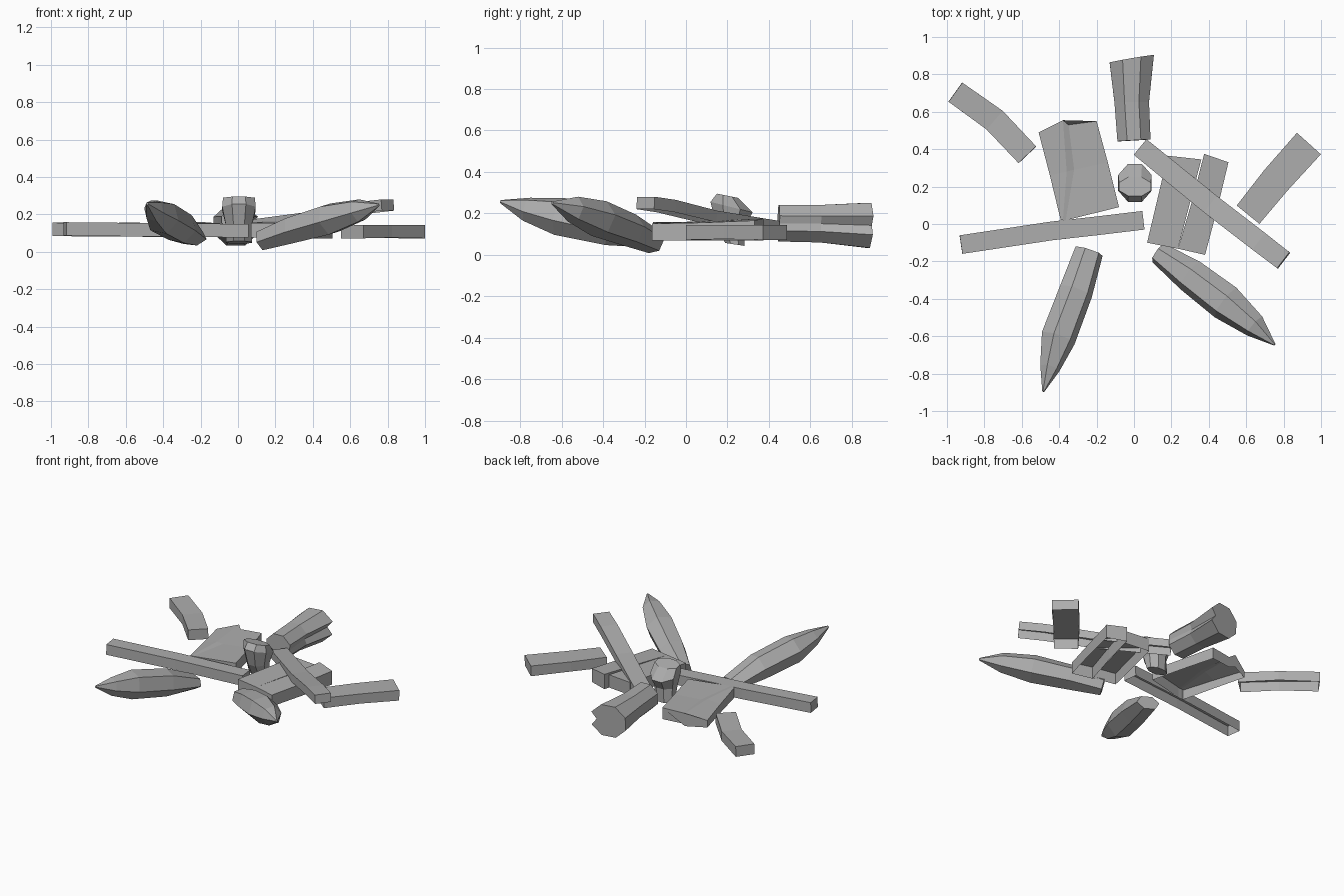
import bpy, bmesh, math
from mathutils import Vector

old = bpy.data.objects.get("Cube")
if old:
    bpy.data.objects.remove(old)

wood = bpy.data.materials.new("weathered grey")
wood.use_nodes = True
GREY = (0.42, 0.42, 0.42, 1)
wood.diffuse_color = GREY
wood.node_tree.nodes["Principled BSDF"].inputs["Base Color"].default_value = GREY

UP = Vector((0, 0, 1))
RECT = [(1, 1), (-1, 1), (-1, -1), (1, -1)]


def ngon(n, turn=0.0):
    return [(math.cos(turn + i * math.tau / n), math.sin(turn + i * math.tau / n)) for i in range(n)]


def skin(name, rings, skip=()):
    """Join matching rings of points, close both ends, leave skipped sides open."""
    bm = bmesh.new()
    rows = [[bm.verts.new(p) for p in ring] for ring in rings]
    n = len(rows[0])
    for a, b in zip(rows, rows[1:]):
        for i in range(n):
            if i not in skip:
                j = (i + 1) % n
                bm.faces.new((a[i], b[i], b[j], a[j]))
    bm.faces.new(rows[0])
    bm.faces.new(reversed(rows[-1]))
    if not skip:
        bmesh.ops.recalc_face_normals(bm, faces=bm.faces)
    mesh = bpy.data.meshes.new(name)
    bm.to_mesh(mesh)
    bm.free()
    mesh.materials.append(wood)
    obj = bpy.data.objects.new(name, mesh)
    bpy.context.collection.objects.link(obj)
    return obj


def loft(name, profile, path, skip=()):
    """Sweep a profile along (x, y, z, half width, half height) stations."""
    pts = [Vector(p[:3]) for p in path]
    rings = []
    for i, (c, p) in enumerate(zip(pts, path)):
        along = pts[min(i + 1, len(pts) - 1)] - pts[max(i - 1, 0)]
        side = along.cross(UP).normalized()
        up = side.cross(along).normalized()
        shape = profile(i) if callable(profile) else profile
        rings.append([c + side * u * p[3] + up * v * p[4] for u, v in shape])
    return skin(name, rings, skip)


def plank(name, path):
    """Bent plank with an open underside."""
    return loft(name, RECT, path, skip=(2,))


def slab(name, rows, base):
    """Broad board from rows of top points, open below at the base height."""
    n = len(rows[0])
    rings = []
    for row in rows:
        rings.append(list(reversed(row)) + [(x, y, base) for x, y, z in row])
    return skin(name, rings, skip=range(n, 2 * n - 1))


# Loose bent planks
plank("long_plank", [(-.925, -.11, .122, .05, .036), (-.44, -.037, .117, .05, .036),
                     (-.2, -.01, .115, .05, .036), (.05, .02, .112, .05, .036)])
plank("back_right_plank", [(-.955, .705, .12, .063, .036), (-.745, .555, .115, .066, .033),
                           (-.57, .37, .12, .065, .036)])
plank("left_plank", [(.61, .05, .108, .078, .036), (.76, .235, .11, .083, .034),
                     (.935, .43, .108, .086, .036)])
plank("diagonal_plank", [(.035, .41, .135, .054, .028), (.41, .105, .185, .056, .028),
                         (.67, -.095, .235, .056, .03), (.8, -.195, .25, .054, .03)])

# Broad boards
slab("right_board", [
    [(-.392, .022, .15), (-.38, .02, .155), (-.365, .02, .155), (-.08, .09, .155)],
    [(-.45, .26, .14), (-.36, .28, .16), (-.32, .29, .15), (-.14, .33, .155)],
    [(-.51, .49, .13), (-.38, .555, .17), (-.35, .53, .155), (-.2, .55, .16)]], .08)
slab("left_board_inner", [
    [(.07, -.1, .155), (.235, -.132, .155)],
    [(.18, .365, .165), (.36, .345, .165)]], .075)
slab("left_board_outer", [
    [(.235, -.132, .155), (.38, -.165, .15)],
    [(.31, .12, .163), (.445, .08, .155)],
    [(.375, .375, .175), (.505, .33, .165)]], .07)

# Pointed stakes
loft("right_stake", ngon(6, .2), [
    (-.24, -.145, .075, .078, .045), (-.31, -.36, .13, .092, .09),
    (-.405, -.61, .185, .095, .095), (-.45, -.77, .22, .055, .06),
    (-.485, -.895, .257, .006, .008)])
loft("left_stake", ngon(6, -.2), [
    (.13, -.155, .063, .06, .06), (.3, -.275, .12, .092, .08),
    (.49, -.42, .175, .1, .09), (.645, -.545, .22, .066, .065),
    (.752, -.645, .25, .006, .008)])


# Split log, its groove opening towards the slanted outer end
def split_profile(i):
    return [(.9 - .13 * i, 0)] + ngon(8, math.pi / 8)


log = loft("back_log", split_profile, [(0, .447, .152, .096, .095), (-.012, .65, .15, .1, .098),
                                       (-.012, .885, .142, .128, .118)])
for v in log.data.vertices:
    if v.co.y > .8:
        v.co.y += .17 * v.co.x

# Leaning stump with a slanted, broken top
rings = []
for z, y, rx, ry, slope in [(.05, .235, .075, .05, -.15), (.14, .215, .075, .075, 0),
                            (.23, .22, .097, .11, -.25), (.285, .2, .092, .055, -.2)]:
    rings.append([(.005 + u * rx, y + v * ry, z + slope * v * ry)
                  for u, v in ngon(8, math.pi / 8)])
skin("stump", rings)
